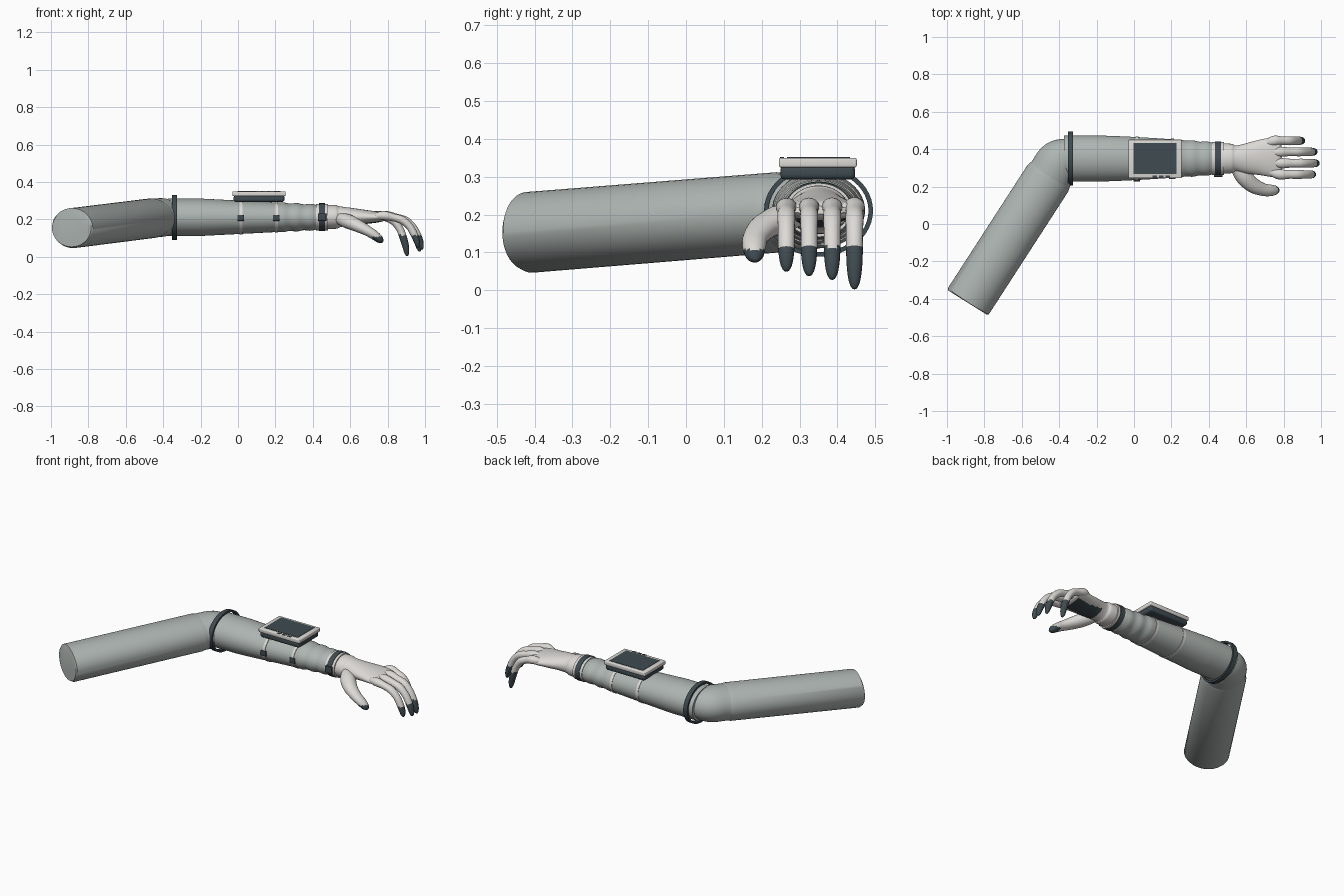
import bpy, bmesh, math
from mathutils import Vector

if "Cube" in bpy.data.objects:
    bpy.data.objects.remove(bpy.data.objects["Cube"], do_unlink=True)


def material(name, rgb):
    m = bpy.data.materials.new(name)
    m.use_nodes = True
    m.diffuse_color = (*rgb, 1)
    m.node_tree.nodes["Principled BSDF"].inputs["Base Color"].default_value = (*rgb, 1)
    return m


SLEEVE = material("sleeve grey", (0.42, 0.46, 0.44))
LIGHT = material("warm white", (0.72, 0.70, 0.67))
DARK = material("dark slate", (0.05, 0.07, 0.08))


def finish(bm, name, mats, rule=None, angle=40):
    bmesh.ops.recalc_face_normals(bm, faces=bm.faces)
    bm.normal_update()
    if rule:
        for f in bm.faces:
            f.material_index = int(rule(f.calc_center_median(), f.normal))
    me = bpy.data.meshes.new(name)
    bm.to_mesh(me)
    bm.free()
    for m in mats:
        me.materials.append(m)
    ob = bpy.data.objects.new(name, me)
    bpy.context.collection.objects.link(ob)
    bpy.ops.object.select_all(action="DESELECT")
    ob.select_set(True)
    bpy.context.view_layer.objects.active = ob
    bpy.ops.object.shade_smooth_by_angle(angle=math.radians(angle))
    return ob


def smooth_path(stations, steps):
    """Catmull-Rom through stations of (x, y, z, side radius, height radius)."""
    p = [Vector(s) for s in stations]
    p = [p[0] * 2 - p[1]] + p + [p[-1] * 2 - p[-2]]
    out = []
    for a, b, c, d in zip(p, p[1:], p[2:], p[3:]):
        for k in range(steps):
            t = k / steps
            out.append(0.5 * (2 * b + (c - a) * t + (2 * a - 5 * b + 4 * c - d) * t * t
                              + (3 * b - a - 3 * c + d) * t ** 3))
    return out + [p[-2]]


def tube(name, stations, mats, rule=None, steps=1, sides=32):
    path = smooth_path(stations, steps)
    bm = bmesh.new()
    rings = []
    for i, s in enumerate(path):
        t = Vector(path[min(i + 1, len(path) - 1)][:3]) - Vector(path[max(i - 1, 0)][:3])
        side = t.cross(Vector((0, 0, 1))).normalized()
        up = side.cross(t).normalized()
        ring = []
        for k in range(sides):
            a = math.tau * k / sides
            ring.append(bm.verts.new(Vector(s[:3]) + side * math.cos(a) * max(s[3], 0.002)
                                     + up * math.sin(a) * max(s[4], 0.002)))
        rings.append(ring)
    for r, q in zip(rings, rings[1:]):
        for k in range(sides):
            j = (k + 1) % sides
            bm.faces.new((r[k], r[j], q[j], q[k]))
    bm.faces.new(rings[0])
    bm.faces.new(rings[-1])
    return finish(bm, name, mats, rule)


def hoop(name, x, ry, rz, width, thick, mat, z=0.212, y=0.35, sides=48):
    """Flat band around the x axis."""
    bm = bmesh.new()
    rings = []
    for k in range(sides):
        a = math.tau * k / sides
        rings.append([bm.verts.new((x + dx, y + math.cos(a) * (ry - d), z + math.sin(a) * (rz - d)))
                      for dx, d in ((-width / 2, 0), (width / 2, 0), (width / 2, thick), (-width / 2, thick))])
    for k in range(sides):
        r, q = rings[k], rings[(k + 1) % sides]
        for i in range(4):
            j = (i + 1) % 4
            bm.faces.new((r[i], r[j], q[j], q[i]))
    return finish(bm, name, [mat])


def box(name, center, size, mat, bevel=0.0):
    bm = bmesh.new()
    bmesh.ops.create_cube(bm, size=1)
    for v in bm.verts:
        v.co = Vector(c + s * a for c, s, a in zip(center, size, v.co))
    if bevel:
        bmesh.ops.bevel(bm, geom=bm.edges[:], offset=bevel, segments=3, profile=0.5, affect="EDGES")
    return finish(bm, name, [mat])


# Upper arm and elbow
tube("upper_arm", [(-0.89, -0.42, 0.153, 0.123, 0.1), (-0.885, -0.412, 0.153, 0.13, 0.107),
                   (-0.46, 0.245, 0.206, 0.13, 0.106), (-0.445, 0.268, 0.208, 0.122, 0.1)], [SLEEVE], sides=48)
tube("elbow", [(-0.47, 0.23, 0.206, 0.124, 0.1), (-0.44, 0.275, 0.208, 0.122, 0.103),
               (-0.405, 0.325, 0.21, 0.122, 0.103), (-0.37, 0.345, 0.21, 0.112, 0.097),
               (-0.32, 0.35, 0.21, 0.1, 0.09)], [SLEEVE], steps=4, sides=48)


# Forearm sleeve, with soft folds towards the wrist
def forearm_radius(x):
    t = max(0, min(1, (x + 0.2) / 0.64))
    ry = 0.123 - 0.038 * t ** 1.4
    rz = 0.1 - 0.033 * t
    fold = 0.0025 * math.sin(x * 85) if x > 0.22 else 0
    return ry + fold, rz + fold


xs = [-0.375 + 0.82 * i / 80 for i in range(81)]
tube("forearm_sleeve", [(x, 0.35, 0.211, *forearm_radius(x)) for x in xs], [SLEEVE], sides=48)
hoop("elbow_ring", -0.34, 0.144, 0.121, 0.028, 0.012, DARK, z=0.21)

# Device straps and buckles
for i, x in enumerate((0.015, 0.205)):
    ry, rz = forearm_radius(x)
    hoop(f"device_strap_{i + 1}", x, ry + 0.003, rz + 0.003, 0.016, 0.006, LIGHT, z=0.211)
    box(f"strap_buckle_{i + 1}", (x, 0.35 - ry, 0.208), (0.036, 0.014, 0.032), DARK, 0.002)

# Wrist device
box("device_base", (0.1125, 0.348, 0.311), (0.272, 0.198, 0.036), DARK, 0.012)
box("device_frame", (0.1125, 0.348, 0.337), (0.285, 0.206, 0.025), LIGHT, 0.005)
box("device_screen", (0.1125, 0.35, 0.3495), (0.232, 0.166, 0.004), DARK)
for i, x in enumerate((0.11, 0.145, 0.18)):
    box(f"device_button_{i + 1}", (x, 0.2535, 0.3485), (0.024, 0.01, 0.006), DARK)

# Wrist cuff
hoop("cuff_back_rim", 0.426, 0.088, 0.071, 0.016, 0.02, LIGHT)
hoop("cuff_band", 0.45, 0.091, 0.074, 0.032, 0.02, DARK)
hoop("cuff_front_rim", 0.474, 0.088, 0.071, 0.016, 0.02, LIGHT)
box("cuff_buckle", (0.45, 0.259, 0.212), (0.045, 0.014, 0.04), DARK, 0.002)


# Glove
def palm_patch(c, n):
    return n.z < -0.5 and 0.59 < c.x < 0.76 and abs(c.y - 0.355) < 0.062


tube("glove_hand", [(0.44, 0.35, 0.212, 0.076, 0.06), (0.48, 0.35, 0.212, 0.08, 0.064),
                    (0.525, 0.35, 0.213, 0.078, 0.063), (0.545, 0.35, 0.214, 0.07, 0.056),
                    (0.6, 0.35, 0.215, 0.081, 0.047), (0.67, 0.355, 0.213, 0.094, 0.039),
                    (0.74, 0.357, 0.212, 0.106, 0.03), (0.775, 0.355, 0.212, 0.104, 0.022),
                    (0.79, 0.355, 0.212, 0.085, 0.01)], [LIGHT, DARK], palm_patch, steps=4, sides=48)


# Fingers: knuckle x, tip x, tip z, lateral position
def tip_rule(c, n):
    return c.z < 0.115


fingers = {"index": (0.73, 0.97, 0.05, 0.265), "middle": (0.74, 0.99, 0.038, 0.325),
           "ring": (0.73, 0.978, 0.028, 0.386), "little": (0.71, 0.91, 0.003, 0.445)}
for name, (x0, x1, z1, y) in fingers.items():
    span, drop = x1 - x0, 0.215 - z1
    profile = ((0, 0, 0.02), (0.2, -0.03, 0.027), (0.42, 0.03, 0.023), (0.62, 0.12, 0.024), (0.78, 0.32, 0.022),
               (0.87, 0.54, 0.022), (0.93, 0.74, 0.02), (0.96, 0.9, 0.015), (0.975, 0.98, 0.008), (0.98, 1, 0.002))
    tube(f"{name}_finger", [(x0 + span * u, 0.355 + (y - 0.355) * min(1, 0.85 + u), 0.215 - drop * v, r, r * 0.9)
                            for u, v, r in profile], [LIGHT, DARK], tip_rule, steps=4, sides=20)

# Thumb
tube("thumb", [(0.54, 0.31, 0.205, 0.03, 0.03), (0.585, 0.255, 0.19, 0.044, 0.038),
               (0.635, 0.208, 0.168, 0.041, 0.034), (0.69, 0.184, 0.14, 0.034, 0.028),
               (0.73, 0.18, 0.115, 0.031, 0.025), (0.758, 0.181, 0.092, 0.024, 0.02),
               (0.77, 0.182, 0.08, 0.013, 0.01), (0.773, 0.182, 0.076, 0.002, 0.002)],
     [LIGHT, DARK], lambda c, n: c.x > 0.715 and c.z < 0.108, steps=4, sides=24)
